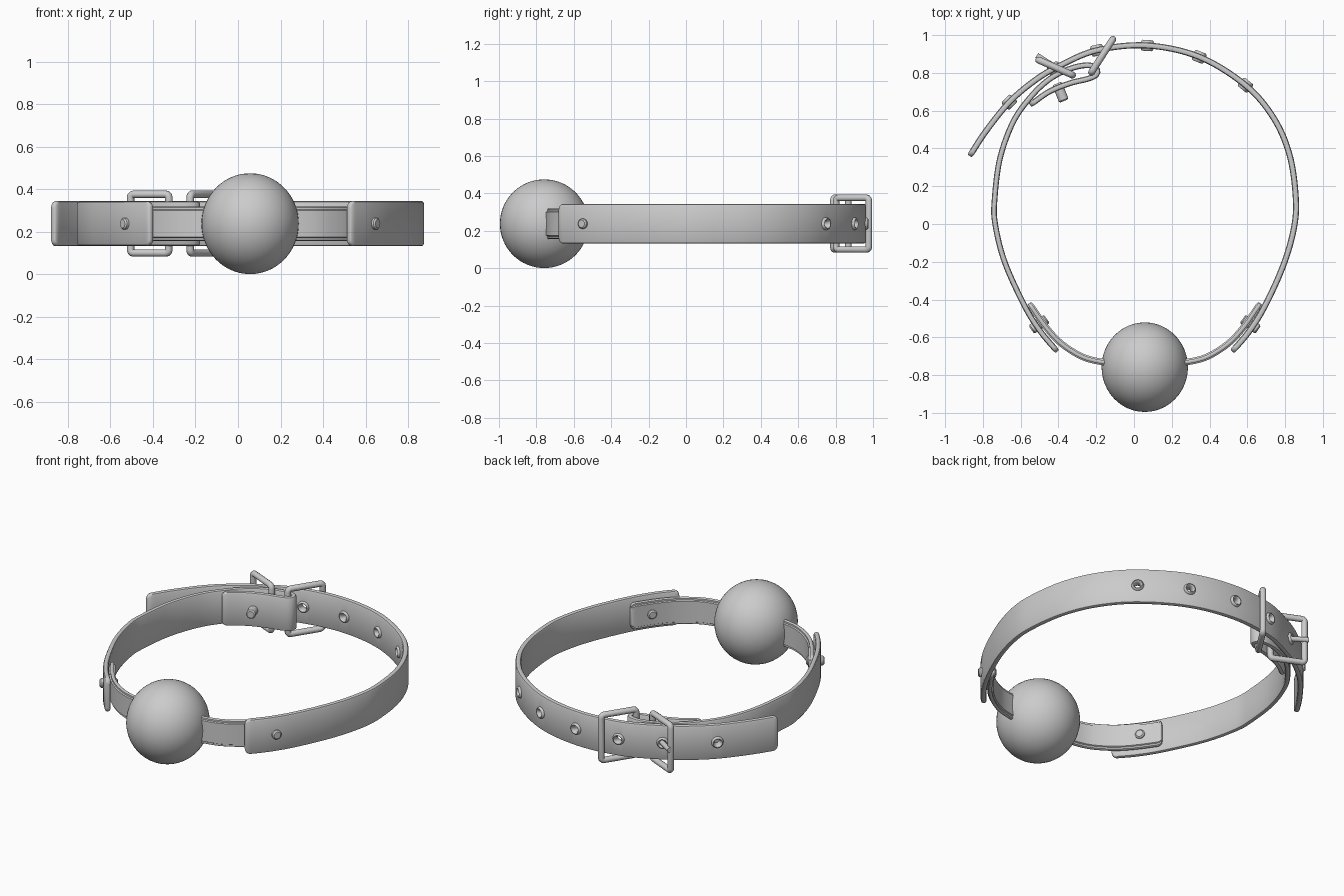
import bpy, bmesh, math
from mathutils import Vector, Matrix

if "Cube" in bpy.data.objects:
    bpy.data.objects.remove(bpy.data.objects["Cube"])

ZC = 0.238          # mid height of the whole model
MX = 0.057          # mirror line of the front part


def finish(name, bm, smooth=True):
    bmesh.ops.recalc_face_normals(bm, faces=bm.faces)
    me = bpy.data.meshes.new(name)
    bm.to_mesh(me)
    bm.free()
    ob = bpy.data.objects.new(name, me)
    bpy.context.collection.objects.link(ob)
    if smooth:
        bpy.ops.object.select_all(action='DESELECT')
        ob.select_set(True)
        bpy.context.view_layer.objects.active = ob
        bpy.ops.object.shade_smooth_by_angle(angle=math.radians(40))
    return ob


def spline(pts, n=24):
    """Dense smooth curve through 2D points."""
    p = [Vector(q) for q in pts]
    p = [2 * p[0] - p[1]] + p + [2 * p[-1] - p[-2]]
    out = []
    for i in range(1, len(p) - 2):
        a, b, c, d = p[i - 1:i + 3]
        for k in range(n):
            t = k / n
            out.append(0.5 * (2 * b + (c - a) * t + (2 * a - 5 * b + 4 * c - d) * t * t
                              + (3 * b - a - 3 * c + d) * t ** 3))
    out.append(p[-2])
    return out


def tangent(path, i):
    return (path[min(i + 2, len(path) - 1)] - path[max(i - 2, 0)]).normalized()


def strap(name, pts, half_h, half_t, ridge=False, r=0.03, step=0.02):
    """Sweep a flat rounded section along a path, with rounded end corners."""
    path = spline(pts)
    dist = [0]
    for a, b in zip(path, path[1:]):
        dist.append(dist[-1] + (b - a).length)
    L = dist[-1]
    ends = [0, 0.002, 0.006, 0.013, 0.021, r]
    n = int((L - 2 * r) / step)
    stations = ends + [r + (L - 2 * r) * k / n for k in range(1, n)] + [L - e for e in reversed(ends)]
    if ridge:       # thin flanges with a thicker middle
        q = [(half_h, 0.004), (half_h - 0.004, 0.010), (half_h - 0.014, 0.010), (half_h - 0.018, half_t)]
    else:
        q = [(half_h, half_t - 0.011), (half_h - 0.003, half_t - 0.004), (half_h - 0.011, half_t)]
    prof = q + [(-z, t) for z, t in reversed(q)]
    prof += [(-z, -t) for z, t in prof]
    bm = bmesh.new()
    rings = []
    for s in stations:
        i = min(range(len(dist)), key=lambda k: abs(dist[k] - s))
        j = i + 1 if dist[i] <= s and i + 1 < len(dist) else max(i - 1, 0)
        f = (s - dist[i]) / (dist[j] - dist[i])
        c = path[i].lerp(path[j], f)
        t = tangent(path, i).lerp(tangent(path, j), f).normalized()
        e = min(s, L - s, r)
        cut = r - math.sqrt(max(r * r - (r - e) ** 2, 0))
        kh, kt = 1 - cut / half_h, 1 - 0.45 * cut / r
        rings.append([bm.verts.new((c.x + t.y * w * kt, c.y - t.x * w * kt, ZC + z * kh)) for z, w in prof])
    m = len(prof)
    for a, b in zip(rings, rings[1:]):
        for k in range(m):
            bm.faces.new((a[k], a[(k + 1) % m], b[(k + 1) % m], b[k]))
    bm.faces.new(rings[0])
    bm.faces.new(rings[-1])
    return finish(name, bm), path


def across(path, xy):
    """Matrix at the path point nearest xy, local z across the strap."""
    i = min(range(len(path)), key=lambda k: (path[k] - Vector(xy)).length)
    t = tangent(path, i)
    rot = Vector((t.y, -t.x, 0)).to_track_quat('Z', 'Y').to_matrix().to_4x4()
    return Matrix.Translation((path[i].x, path[i].y, ZC)) @ rot


def lathe(bm, prof, mat, n=24, closed=False):
    """Spin (radius, height) points about the local z axis."""
    rings = [[bm.verts.new(mat @ Vector((r * math.cos(k * math.tau / n), r * math.sin(k * math.tau / n), h)))
              for k in range(n)] for r, h in prof]
    for a, b in zip(rings, rings[1:] + (rings[:1] if closed else [])):
        for k in range(n):
            bm.faces.new((a[k], a[(k + 1) % n], b[(k + 1) % n], b[k]))
    if not closed:
        bm.faces.new(rings[0])
        bm.faces.new(rings[-1])


def rod(name, pts, radius, cyclic):
    cu = bpy.data.curves.new(name, 'CURVE')
    cu.dimensions = '3D'
    cu.bevel_depth, cu.bevel_resolution, cu.use_fill_caps = radius, 3, True
    sp = cu.splines.new('POLY')
    sp.points.add(len(pts) - 1)
    for p, co in zip(sp.points, pts):
        p.co = (*co, 1)
    sp.use_cyclic_u = cyclic
    ob = bpy.data.objects.new(name, cu)
    bpy.context.collection.objects.link(ob)
    bpy.ops.object.select_all(action='DESELECT')
    ob.select_set(True)
    bpy.context.view_layer.objects.active = ob
    bpy.ops.object.convert(target='MESH')
    bpy.ops.object.shade_smooth_by_angle(angle=math.radians(50))


def buckle_frame(name, a, b):
    """Upright rectangular wire loop between two plan points."""
    a, b = Vector((*a, 0)), Vector((*b, 0))
    u, half, h, c = (b - a).normalized(), (b - a).length / 2, 0.138, 0.016
    pts = []
    for sx, sz, ang in ((1, 1, 0), (-1, 1, 90), (-1, -1, 180), (1, -1, 270)):
        for k in range(4):
            w = math.radians(ang + 30 * k)
            p = (a + b) / 2 + u * (sx * (half - c) + c * math.cos(w))
            pts.append((p.x, p.y, ZC + sz * (h - c) + c * math.sin(w)))
    rod(name, pts, 0.018, True)


# ball
bm = bmesh.new()
bmesh.ops.create_uvsphere(bm, u_segments=48, v_segments=32, radius=0.237,
                          matrix=Matrix.Translation((MX, -0.758, ZC)) @ Matrix.Diagonal((0.965, 1, 1, 1)))
finish("ball", bm)

# narrow straps from the ball, mirrored
narrow = [(-0.08, -0.735), (-0.155, -0.732), (-0.25, -0.712), (-0.33, -0.672), (-0.405, -0.615),
          (-0.475, -0.535), (-0.555, -0.42)]
for side, pts in (("left", narrow), ("right", [(2 * MX - x, y) for x, y in narrow])):
    strap(side + "_narrow_strap", pts, 0.081, 0.017, ridge=True, r=0.025)

# long strap with free tail
long_strap, long_path = strap("long_strap", [
    (0.52, -0.675), (0.612, -0.565), (0.695, -0.43), (0.79, -0.22), (0.845, -0.03), (0.857, 0.13),
    (0.825, 0.36), (0.74, 0.56), (0.59, 0.735), (0.345, 0.885), (0.07, 0.945), (-0.195, 0.92),
    (-0.39, 0.84), (-0.525, 0.76), (-0.66, 0.645), (-0.785, 0.49), (-0.87, 0.36)], 0.106, 0.016)

# short strap folded round the buckle
short_strap, short_path = strap("short_strap", [
    (-0.406, -0.675), (-0.498, -0.565), (-0.581, -0.43), (-0.685, -0.2), (-0.735, 0.0), (-0.738, 0.13),
    (-0.71, 0.345), (-0.64, 0.54), (-0.545, 0.675), (-0.45, 0.765), (-0.35, 0.818), (-0.26, 0.84),
    (-0.205, 0.83), (-0.195, 0.795), (-0.24, 0.77), (-0.34, 0.745), (-0.45, 0.70), (-0.55, 0.63)],
    0.104, 0.015, step=0.015)

# eyelets and their holes
eyelets, cutter = bmesh.new(), bmesh.new()
for xy in ((0.59, 0.735), (0.345, 0.885), (0.07, 0.945), (-0.195, 0.92), (-0.42, 0.825), (-0.66, 0.645)):
    mat = across(long_path, xy)
    ring = [(0.026 + 0.010 * math.cos(a), 0.029 * math.sin(a)) for a in [k * math.tau / 12 for k in range(12)]]
    lathe(eyelets, ring, mat, closed=True)
    lathe(cutter, [(0.025, -0.06), (0.025, 0.06)], mat)
finish("eyelets", eyelets)
hole_cutter = finish("hole_cutter", cutter, smooth=False)
hole_cutter.hide_render = True
hole_cutter.hide_set(True)
mod = long_strap.modifiers.new("holes", 'BOOLEAN')
mod.operation, mod.object, mod.solver = 'DIFFERENCE', hole_cutter, 'EXACT'

# rivets through the overlaps
rivets = bmesh.new()
cap = [(0.020, -1), (0.027, -0.86), (0.027, 0.86), (0.020, 1)]
for path, xy, shift in ((long_path, (0.635, -0.545), -0.016), (short_path, (-0.52, -0.545), 0.016),
                        (short_path, (-0.40, 0.722), -0.028)):
    m = across(path, xy) @ Matrix.Translation((0, 0, shift))
    lathe(rivets, [(r, h * 0.05) for r, h in cap], m)
finish("rivets", rivets)

# buckle, keeper and prong
buckle_frame("buckle_frame", (-0.505, 0.868), (-0.325, 0.788))
buckle_frame("keeper_loop", (-0.112, 0.978), (-0.225, 0.803))
rod("buckle_prong", [(-0.325, 0.788, ZC), (-0.42, 0.832, ZC), (-0.515, 0.892, ZC)], 0.015, False)
